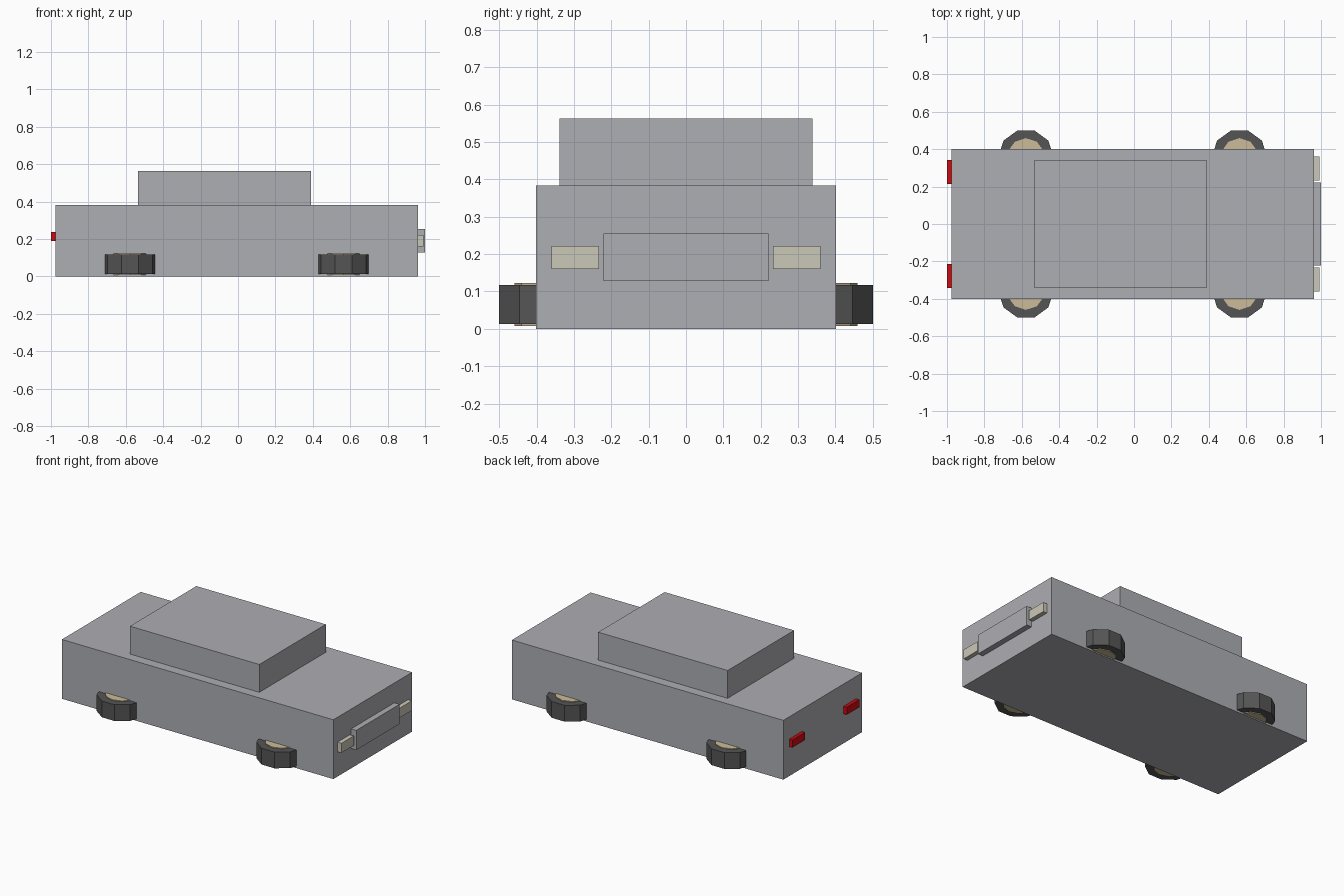
import bpy
from math import radians

default = bpy.data.objects.get("Cube")
if default:
    bpy.data.objects.remove(default, do_unlink=True)


def material(name, rgb):
    mat = bpy.data.materials.new(name)
    mat.use_nodes = True
    mat.diffuse_color = (*rgb, 1)
    mat.node_tree.nodes["Principled BSDF"].inputs["Base Color"].default_value = (*rgb, 1)
    return mat


GREY = material("silver grey paint", (0.42, 0.425, 0.45))
RUBBER = material("dark rubber", (0.09, 0.09, 0.09))
TAN = material("tan hub", (0.6, 0.5, 0.32))
CREAM = material("cream lamp", (0.6, 0.57, 0.48))
RED = material("red lamp", (0.6, 0.003, 0.005))


def box(name, x, y, z, mat):
    """Box spanning the given (low, high) ranges."""
    spans = (x, y, z)
    bpy.ops.mesh.primitive_cube_add(size=1, location=[(a + b) / 2 for a, b in spans])
    obj = bpy.context.object
    obj.name = name
    obj.scale = [b - a for a, b in spans]
    bpy.ops.object.transform_apply(location=False, rotation=False, scale=True)
    obj.data.materials.append(mat)


def disc(name, x, y, z, radius, height, turn, mat):
    """Ten-sided disc lying flat."""
    bpy.ops.mesh.primitive_cylinder_add(vertices=10, radius=radius, depth=height,
                                        location=(x, y, z), rotation=(0, 0, radians(turn)))
    obj = bpy.context.object
    obj.name = name
    obj.data.materials.append(mat)


# Body, cabin and front grille
box("body", (-0.977, 0.963), (-0.402, 0.402), (0, 0.383), GREY)
box("cabin", (-0.535, 0.39), (-0.339, 0.339), (0.383, 0.563), GREY)
box("grille", (0.963, 1.0), (-0.221, 0.221), (0.128, 0.255), GREY)

# Lamps and flat-lying wheels, mirrored across the middle
for side, s in (("left", 1), ("right", -1)):
    box(side + "_headlight", (0.963, 0.991), sorted((s * 0.233, s * 0.36)), (0.16, 0.222), CREAM)
    box(side + "_tail_light", (-1.0, -0.977), sorted((s * 0.213, s * 0.341)), (0.19, 0.239), RED)
    for end, x in (("rear", -0.578), ("front", 0.564)):
        disc(f"{end}_{side}_tyre", x, s * 0.359, 0.065, 0.148, 0.105, 18, RUBBER)
        disc(f"{end}_{side}_hub", x, s * 0.359, 0.065, 0.1, 0.115, 0, TAN)
